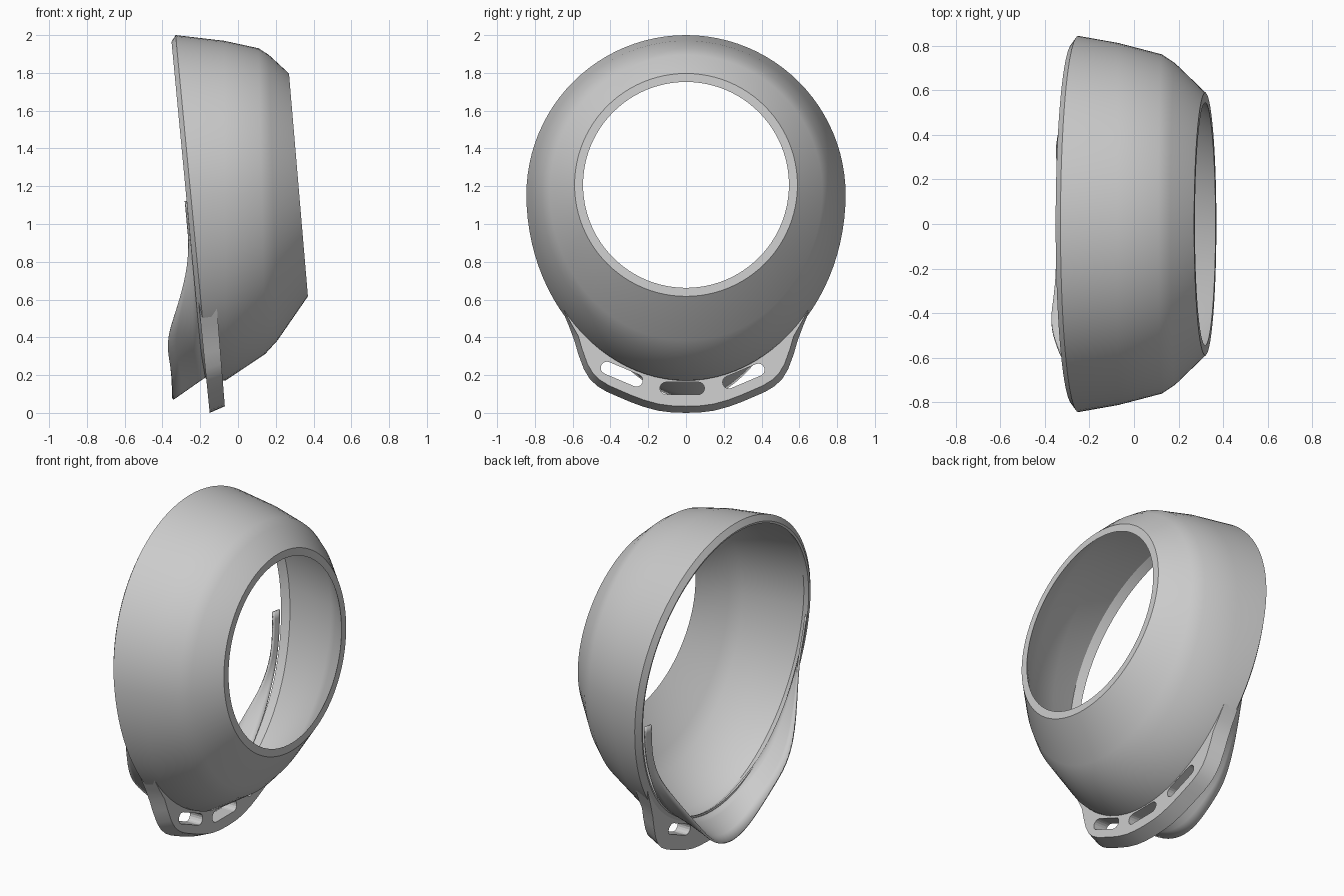
import bpy, bmesh
from math import sin, cos, pi, radians, atan2
from mathutils import Vector

old = bpy.data.objects.get("Cube")
if old:
    bpy.data.objects.remove(old, do_unlink=True)

grey = bpy.data.materials.new("plain grey")
grey.use_nodes = True
grey.diffuse_color = (0.6, 0.6, 0.6, 1)
grey.node_tree.nodes["Principled BSDF"].inputs["Base Color"].default_value = (0.6, 0.6, 0.6, 1)


def smooth(t):
    t = max(0.0, min(1.0, t))
    return t * t * (3 - 2 * t)


def loft(bm, rings, around=True, along=False, caps=False):
    """Skin neighbouring rings of points with quads."""
    rows = [[bm.verts.new(p) for p in ring] for ring in rings]
    n = len(rows[0])
    pairs = list(zip(rows, rows[1:]))
    if along:
        pairs.append((rows[-1], rows[0]))
    for a, b in pairs:
        for i in range(n if around else n - 1):
            j = (i + 1) % n
            bm.faces.new((a[i], a[j], b[j], b[i]))
    if caps:
        bm.faces.new(rows[0])
        bm.faces.new(rows[-1])


def finish(name, bm, shade=True):
    bmesh.ops.recalc_face_normals(bm, faces=bm.faces)
    mesh = bpy.data.meshes.new(name)
    bm.to_mesh(mesh)
    bm.free()
    mesh.materials.append(grey)
    obj = bpy.data.objects.new(name, mesh)
    bpy.context.collection.objects.link(obj)
    if shade:
        bpy.ops.object.select_all(action='DESELECT')
        obj.select_set(True)
        bpy.context.view_layer.objects.active = obj
        bpy.ops.object.shade_smooth_by_angle(angle=radians(30))
    return obj


def egg(xc, slope, cz, ry, top, bottom, inset=0.0, count=96):
    """Egg-shaped ring in a leaning plane."""
    pts = []
    for i in range(count):
        a = 2 * pi * i / count
        dz = cos(a) * ((top if cos(a) > 0 else bottom) - inset)
        pts.append((xc + slope * dz, (ry - inset) * sin(a), cz + dz))
    return pts


# Housing: outer skin from small opening to wide rim, then a small inner lip
# and the inside wall back to the opening
stations = [
    (0.32, -0.085, 1.207, 0.59, 0.59, 0.59),
    (0.185, -0.03, 1.175, 0.722, 0.72, 0.792),
    (0.125, -0.02, 1.17, 0.762, 0.76, 0.86),
    (-0.07, -0.005, 1.157, 0.813, 0.813, 0.985),
    (-0.25, -0.095, 1.155, 0.845, 0.845, 0.99),
]
rings = [egg(*s) for s in stations]
rings.append(egg(-0.275, -0.095, 1.155, 0.81, 0.81, 0.955))
rings.append(egg(-0.272, -0.095, 1.155, 0.797, 0.797, 0.945))
rings.append(egg(-0.225, -0.085, 1.155, 0.818, 0.818, 0.963))
rings += [egg(*s, inset=t) for s, t in zip(stations[3:0:-1], (0.03, 0.037, 0.042))]
rings.append(egg(*stations[0], inset=0.045))
bm = bmesh.new()
loft(bm, rings, along=True)
finish("housing", bm)

# Lower tab: plate sweeping around the bottom of the housing, with a bevelled edge
half = [(0, 0), (.08, .003), (.15, .012), (.23, .034), (.3, .06), (.37, .09), (.42, .112),
        (.47, .142), (.51, .18), (.54, .23), (.57, .31), (.59, .38), (.62, .46), (.67, .58)]
outline = [(-y, z) for y, z in reversed(half[1:])] + half
sections = []
for y, z in outline:
    a = atan2(y / 0.815, (1.155 - z) / 0.955)
    outer = Vector((y, z))
    inner = Vector((0.825 * sin(a), 1.155 - 0.968 * cos(a)))
    edge = outer + (inner - outer).normalized() * min(0.035, (inner - outer).length * 0.5)
    sections.append([(-0.15 - 0.1 * outer.y, *outer), (-0.067 - 0.08 * edge.y, *edge),
                     (-0.067 - 0.08 * inner.y, *inner), (-0.15 - 0.1 * inner.y, *inner)])
bm = bmesh.new()
loft(bm, sections, caps=True)
tab = finish("lower_tab", bm)

# Three rounded slots cut through the tab
bm = bmesh.new()
for cy, cz, tilt in ((-0.34, 0.205, -23), (-0.02, 0.13, 0), (0.305, 0.195, 23)):
    t = radians(tilt)
    loop = []
    for side in (1, -1):
        for k in range(9):
            a = -pi / 2 + pi * k / 8
            u, v = side * (0.085 + 0.033 * cos(a)), side * 0.033 * sin(a)
            loop.append((cy + u * cos(t) - v * sin(t), cz + u * sin(t) + v * cos(t)))
    loft(bm, [[(x, *p) for p in loop] for x in (-0.35, 0.1)], caps=True)
cutter = finish("slot_cutter", bm, shade=False)
cutter.hide_render = True
cutter.hide_set(True)
cut = tab.modifiers.new("slots", 'BOOLEAN')
cut.operation = 'DIFFERENCE'
cut.solver = 'EXACT'
cut.object = cutter

# Rear flap: thin sheet behind the lower half of the rim, flaring at the bottom
# and a little shorter on its left side
columns = []
for i in range(65):
    deg = -88 + 170 * i / 64
    u, d = radians(deg), abs(deg)
    left = smooth((deg + 5) / 45)
    y, z = (0.79 - 0.015 * left) * sin(u), 1.155 - 0.955 * cos(u)
    start = -0.275 - 0.095 * (z - 1.155) + 0.02 - 0.015 * smooth((d - 15) / 25)
    reach = 0.01 + (0.172 - 0.015 * left) * smooth((78 - 7 * left - d) / 48)
    flare = 0.128 * smooth(1 - abs(deg - 5) / 45)
    columns.append([(start - reach * k / 4, y * (1 - (0.03 + 0.03 * left) * k / 4),
                     z - flare * k / 4) for k in range(5)])
bm = bmesh.new()
loft(bm, columns, around=False)
flap = finish("rear_flap", bm)
shell = flap.modifiers.new("thickness", 'SOLIDIFY')
shell.thickness = 0.012
shell.offset = 0
